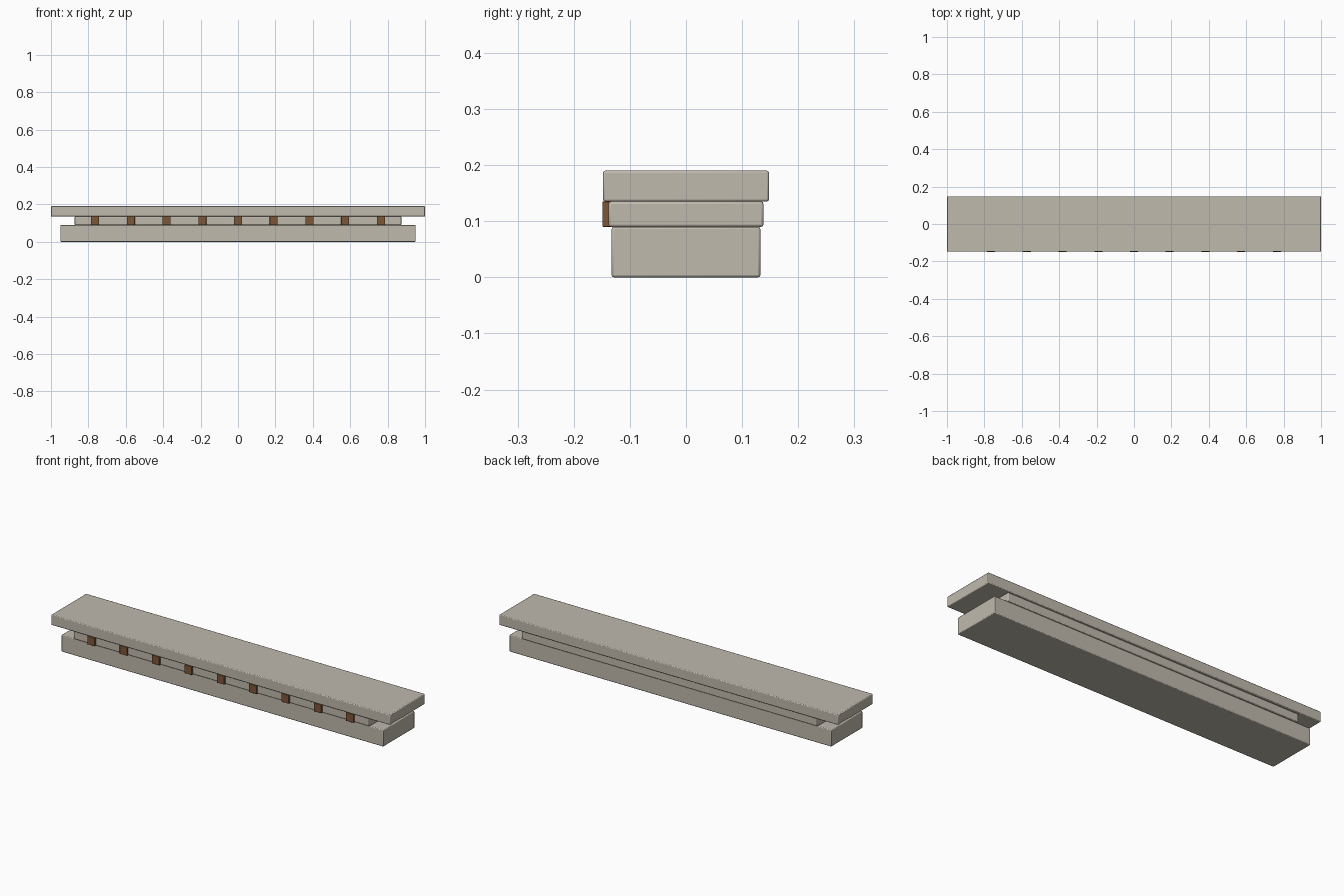
import bpy

cube = bpy.data.objects.get("Cube")
if cube:
    bpy.data.objects.remove(cube, do_unlink=True)


def material(name, color):
    mat = bpy.data.materials.new(name)
    mat.use_nodes = True
    mat.diffuse_color = color
    mat.node_tree.nodes["Principled BSDF"].inputs["Base Color"].default_value = color
    return mat


stone = material("pale stone", (0.53, 0.49, 0.42, 1))
wood = material("brown wood", (0.20, 0.095, 0.04, 1))


def block(name, size, center, mat, bevel):
    """Box with softly rounded edges."""
    bpy.ops.mesh.primitive_cube_add(size=1, location=center)
    obj = bpy.context.object
    obj.name = obj.data.name = name
    obj.scale = size
    bpy.ops.object.transform_apply(location=False, rotation=False, scale=True)
    obj.data.materials.append(mat)
    mod = obj.modifiers.new("soft edges", "BEVEL")
    mod.width = bevel
    mod.segments = 2
    bpy.ops.object.shade_smooth_by_angle()
    return obj


# Stacked courses: name, length, depth, bottom, top
courses = [
    ("base_beam", 1.90, 0.265, 0.0, 0.09),
    ("middle_band", 1.746, 0.276, 0.09, 0.135),
    ("top_slab", 2.0, 0.296, 0.135, 0.19),
]
for name, length, depth, low, high in courses:
    block(name, (length, depth, high - low), (0, 0, (low + high) / 2), stone, 0.004)

# Row of wooden blocks along the front of the middle band
count, spacing = 9, 0.191
for i in range(count):
    x = (i - (count - 1) / 2) * spacing
    block(f"wooden_block_{i + 1}", (0.043, 0.024, 0.045), (x, -0.137, 0.1125), wood, 0.001)
